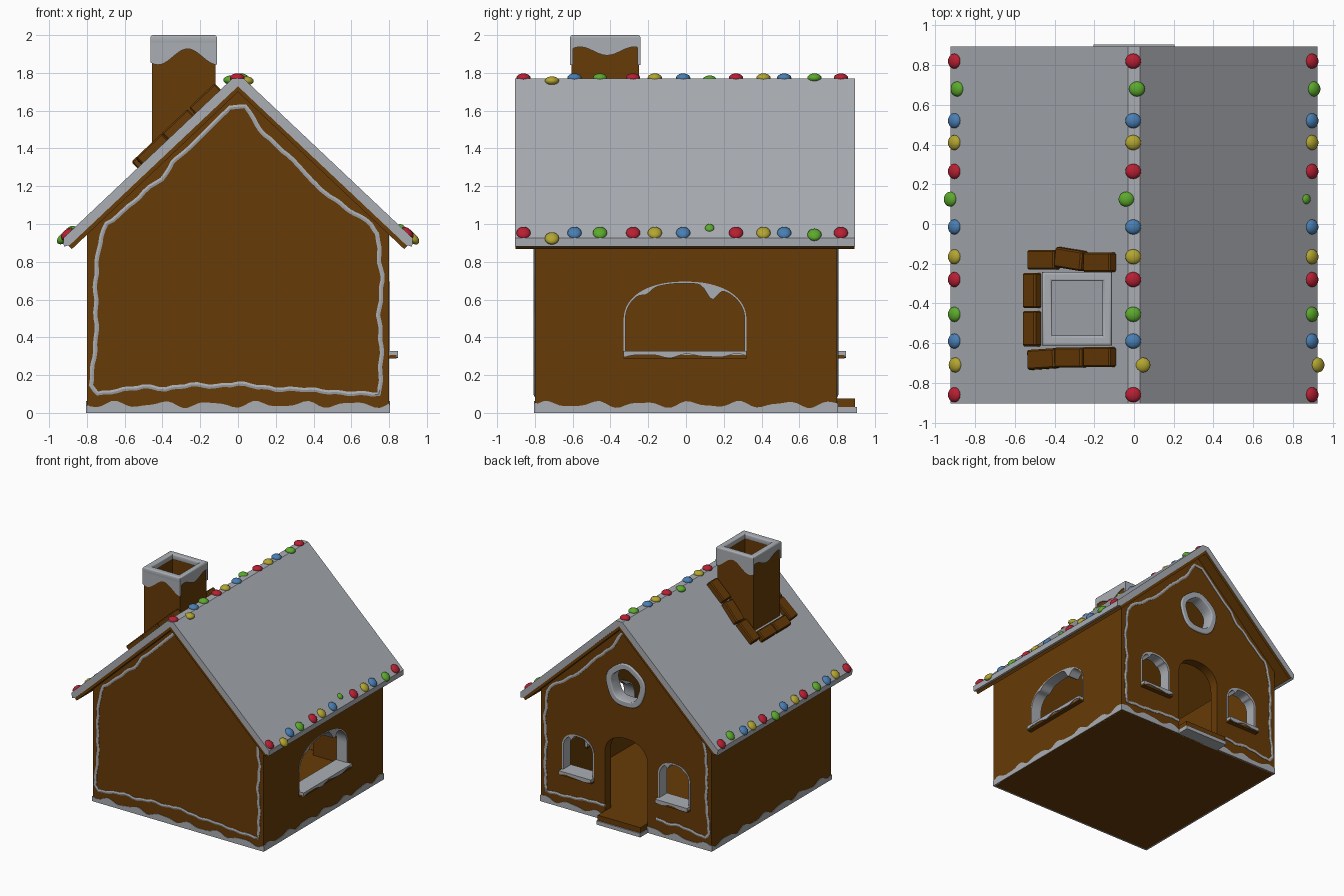
import bpy, bmesh, math
from mathutils import Matrix, Vector
from math import sin, cos, pi, exp

if "Cube" in bpy.data.objects:
    bpy.data.objects.remove(bpy.data.objects["Cube"])


def material(name, rgb):
    m = bpy.data.materials.new(name)
    m.diffuse_color = (*rgb, 1)
    m.use_nodes = True
    m.node_tree.nodes["Principled BSDF"].inputs["Base Color"].default_value = m.diffuse_color
    return m


GINGER = material("gingerbread brown", (0.135, 0.043, 0.002))
ICING = material("icing white", (0.40, 0.42, 0.45))
CANDY = [material("candy red", (0.47, 0.014, 0.033)), material("candy green", (0.107, 0.40, 0.026)),
         material("candy blue", (0.067, 0.21, 0.45)), material("candy yellow", (0.45, 0.38, 0.03))]

AXES = {'x': ((0, 1, 0), (0, 0, 1), (1, 0, 0)),
        'y': ((1, 0, 0), (0, 0, 1), (0, -1, 0)),
        'z': ((1, 0, 0), (0, 1, 0), (0, 0, 1))}


def finish(ob, mat):
    ob.data.materials.append(mat)
    bpy.ops.object.select_all(action='DESELECT')
    ob.select_set(True)
    bpy.context.view_layer.objects.active = ob
    if ob.type == 'CURVE':
        bpy.ops.object.convert(target='MESH')
        ob = bpy.context.object
    bpy.ops.object.shade_smooth_by_angle(angle=math.radians(35))
    return ob


def plate(name, loops, mat, axis, lo, hi, bevel=0.0):
    """Flat outline (first loop) with holes (other loops), extruded lo..hi along an axis."""
    cu = bpy.data.curves.new(name, 'CURVE')
    cu.dimensions, cu.fill_mode = '2D', 'BOTH'
    cu.extrude = (hi - lo) / 2 - bevel
    cu.bevel_depth, cu.offset, cu.bevel_resolution = bevel, -bevel, 2
    for loop in loops:
        s = cu.splines.new('POLY')
        s.points.add(len(loop) - 1)
        for p, (u, v) in zip(s.points, loop):
            p.co = (u, v, 0, 1)
        s.use_cyclic_u = True
    ob = bpy.data.objects.new(name, cu)
    bpy.context.collection.objects.link(ob)
    m = Matrix(AXES[axis]).transposed().to_4x4()
    m.translation = Vector([(lo + hi) / 2 if a == axis else 0 for a in 'xyz'])
    ob.matrix_world = m
    return finish(ob, mat)


def piping(name, pts, y, r, closed):
    """Flattened icing bead following a wobbly line on a gable."""
    fine = []
    for (x0, z0), (x1, z1) in zip(pts, pts[1:] + pts[:1] if closed else pts[1:]):
        n = max(1, round(math.hypot(x1 - x0, z1 - z0) / .035))
        for i in range(n):
            x, z = x0 + (x1 - x0) * i / n, z0 + (z1 - z0) * i / n
            fine.append((x + .004 * sin(45 * z), z + .004 * sin(50 * x)))
    cu = bpy.data.curves.new(name, 'CURVE')
    cu.dimensions, cu.bevel_depth, cu.bevel_resolution, cu.use_fill_caps = '3D', r, 1, True
    s = cu.splines.new('POLY')
    s.points.add(len(fine) - 1)
    for p, (x, z) in zip(s.points, fine):
        p.co = (x, 0, z, 1)
    s.use_cyclic_u = closed
    ob = bpy.data.objects.new(name, cu)
    bpy.context.collection.objects.link(ob)
    ob.location.y = y
    ob = finish(ob, ICING)
    for v in ob.data.vertices:
        v.co.y *= .5


def solid(name, make, matrix, mat):
    bm = bmesh.new()
    make(bm)
    me = bpy.data.meshes.new(name)
    bm.transform(matrix)
    bm.to_mesh(me)
    bm.free()
    ob = bpy.data.objects.new(name, me)
    bpy.context.collection.objects.link(ob)
    return finish(ob, mat)


def rect(u0, u1, v0, v1):
    return [(u0, v0), (u1, v0), (u1, v1), (u0, v1)]


def arch(c, w, z0, spring, top, drip=0.0, n=56):
    """Arched opening; drip pulls icing drops down from its crown."""
    pts = [(c - w, z0), (c + w, z0)]
    for i in range(n + 1):
        a = pi * i / n
        u = w * math.copysign(abs(cos(a)) ** 0.9, cos(a))
        z = spring + (top - spring) * sin(a) ** 0.9
        z -= drip * (exp(-((u / w - 0.45) / 0.12) ** 2) + 0.3 * exp(-((u / w + 0.65) / 0.1) ** 2))
        pts.append((c + u, z))
    return pts


def wavy(u0, u1, flat, level, amp, freq, ph=0.0, harm=.3):
    """Strip with one straight edge and one icing-wave edge."""
    n = 60
    us = [u0 + (u1 - u0) * i / n for i in range(n + 1)]
    return [(u0, flat), (u1, flat)] + [
        (u, level + amp * ((1 - harm) * sin(freq * u + ph) + harm * sin(freq * 1.7 * u + 2 * ph))) for u in us[::-1]]


def circle(r, wob=0.0):
    return [((r + wob * sin(5 * a)) * cos(a), 1.19 + (r + wob * sin(5 * a)) * sin(a))
            for a in (2 * pi * i / 32 for i in range(32))]


# Walls and floor, with an open doorway
gable = [(-.8, 0), (.8, 0), (.8, .95), (0, 1.705), (-.8, .95)]
side_win = (-.005, .325, .30, .49, .695)
small_wins = [(s * .45, .15, .30, .52, .65) for s in (-1, 1)]
door = arch(0, .2, .075, .57, .74)
plate("front_wall", [gable], GINGER, 'y', -.8, -.72)
plate("back_wall", [gable, door, circle(.155)] + [arch(*w) for w in small_wins], GINGER, 'y', .72, .8)
plate("left_wall", [rect(-.72, .72, 0, .96)], GINGER, 'x', -.8, -.72)
plate("right_wall", [rect(-.72, .72, 0, .96), arch(*side_win)], GINGER, 'x', .72, .8)
plate("floor", [rect(-.72, .72, -.72, .72)], GINGER, 'z', 0, .075)
plate("door_step", [rect(-.2, .2, .79, .895)], GINGER, 'z', .03, .077)
plate("door_step_icing", [rect(-.205, .205, .79, .905)], ICING, 'z', 0, .032)


# Icing linings, sills and drips of the windows
def dress_window(name, win, axis, t):
    c, w, z0, spring, top = win
    inner = arch(c, w - t, z0 + .01, spring, top - t, .07 * w / .325)
    plate(name + "_lining", [arch(*win), inner], ICING, axis, .705, .803)
    flat = rect(c - w, c + w, .70, .838) if axis == 'y' else rect(.70, .838, c - w, c + w)
    plate(name + "_sill", [flat], GINGER, 'z', .289, .306)
    plate(name + "_sill_icing", [flat], ICING, 'z', .306, .328)
    plate(name + "_sill_drip", [wavy(c - w, c + w, .328, .302, .012, 26, 1)], ICING, axis, .836, .846)


dress_window("side_window", side_win, 'x', .009)
for i, w in enumerate(small_wins):
    dress_window(f"back_window_{i}", w, 'y', .014)
plate("round_window_ring", [circle(.182, .005), circle(.132, .005)], ICING, 'y', .705, .815, .008)

# Icing skirt along the ground
for s in (-1, 1):
    for axis in 'xy':
        lo, hi = sorted((s * .79, s * .804))
        plate("icing_skirt", [wavy(-.803, .803, 0, .045, .02, 25, s)], ICING, axis, lo, hi)

# Piped icing outline on both gables
outline = [(0, .155), (.1, .14), (.2, .125), (.35, .125), (.55, .105), (.75, .1), (.76, .35), (.745, .52),
           (.765, .7), (.75, .8), (.74, .95), (.7, 1.0), (.48, 1.15), (.44, 1.18), (.27, 1.36), (.14, 1.47),
           (.04, 1.62), (-.04, 1.62), (-.2, 1.46), (-.35, 1.32), (-.4, 1.24), (-.5, 1.17), (-.6, 1.07),
           (-.7, 1.0), (-.74, .86), (-.755, .7), (-.75, .4), (-.78, .15), (-.74, .1), (-.5, .14),
           (-.38, .125), (-.25, .15), (-.12, .14)]
piping("front_piping", outline, -.8, .013, True)
piping("back_piping", [p for p in outline if p[1] > .3 or abs(p[0]) >= .2], .8, .013, False)

# Roof: icing layer over gingerbread boards
plate("roof_icing", [[(.03, 1.77), (.925, .925), (.922, .88), (.89, .889), (0, 1.729),
                      (-.89, .889), (-.922, .88), (-.925, .925), (-.03, 1.77)]], ICING, 'y', -.905, .895)
plate("roof_boards", [[(0, 1.731), (.897, .885), (.88, .867), (0, 1.699), (-.88, .867), (-.897, .885)]],
      GINGER, 'y', -.902, .892)

# Chimney, its foot cut to the roof slope
stack = plate("chimney", [rect(-.455, -.12, -.605, -.25), rect(-.415, -.155, -.565, -.285)], GINGER, 'z', 1.3, 1.97)
for v in stack.data.vertices:
    if v.co.z < 0:
        v.co.z = 1.76 - .944 * abs(v.co.x) - 1.635
plate("chimney_icing_rim", [rect(-.463, -.112, -.613, -.242), rect(-.412, -.158, -.562, -.288)],
      ICING, 'z', 1.95, 2.0, .012)
for lo, hi in ((-.613, -.598), (-.257, -.242)):
    plate("chimney_icing_side", [wavy(-.463, -.112, 1.985, 1.885, .042, 20, 6.9, 0)], ICING, 'y', lo, hi)
for lo, hi in ((-.463, -.448), (-.127, -.112)):
    plate("chimney_icing_side", [wavy(-.613, -.242, 1.985, 1.915, .022, 22, 13.9, 0)], ICING, 'x', lo, hi)

# Bricks round the chimney foot, lying on the left slope
SLOPE = .7566


def brick(x, y, length, width, turn=0.0):
    def make(bm):
        bmesh.ops.create_cube(bm, size=1)
        bmesh.ops.scale(bm, vec=(length, width, .065), verts=bm.verts)
        bmesh.ops.bevel(bm, geom=bm.edges[:], offset=.008, segments=1, affect='EDGES')
    m = (Matrix.Translation((x, y, 1.798 - .944 * abs(x))) @ Matrix.Rotation(-SLOPE, 4, 'Y')
         @ Matrix.Translation((0, 0, .014)) @ Matrix.Rotation(turn, 4, 'Z'))
    solid("chimney_brick", make, m, GINGER)


for x, y, turn in ((-.442, -.68, .05), (-.304, -.672, 0), (-.16, -.67, 0),
                   (-.442, -.18, 0), (-.304, -.177, -.12), (-.16, -.193, 0)):
    brick(x, y, .188, .1, turn)
for y in (-.335, -.527):
    brick(-.5, y, .09, .178)

# Candy drops along ridge and eaves; a few sit askew: index -> (left, ridge, right) x
ys = [.82, .68, .52, .41, .265, .125, -.015, -.165, -.28, -.455, -.59, -.71, -.86]
askew = {1: (-.89, .015, .906), 5: (-.925, -.038, .868), 11: (-.9, .043, .926)}
for i, y in enumerate(ys):
    for side, x in zip((-1, 0, 1), askew.get(i, (-.904, -.004, .896))):
        z = min(1.773, 1.798 - .944 * abs(x))
        size = .65 if (i, side) == (5, 1) else 1
        m = (Matrix.Translation((x, y, z)) @ Matrix.Rotation(side * SLOPE, 4, 'Y')
             @ Matrix.Diagonal((.04 * size, .038 * size, .024 * size, 1)))
        solid("candy_drop", lambda bm: bmesh.ops.create_uvsphere(bm, u_segments=16, v_segments=10, radius=1),
              m, CANDY[i % 4])
